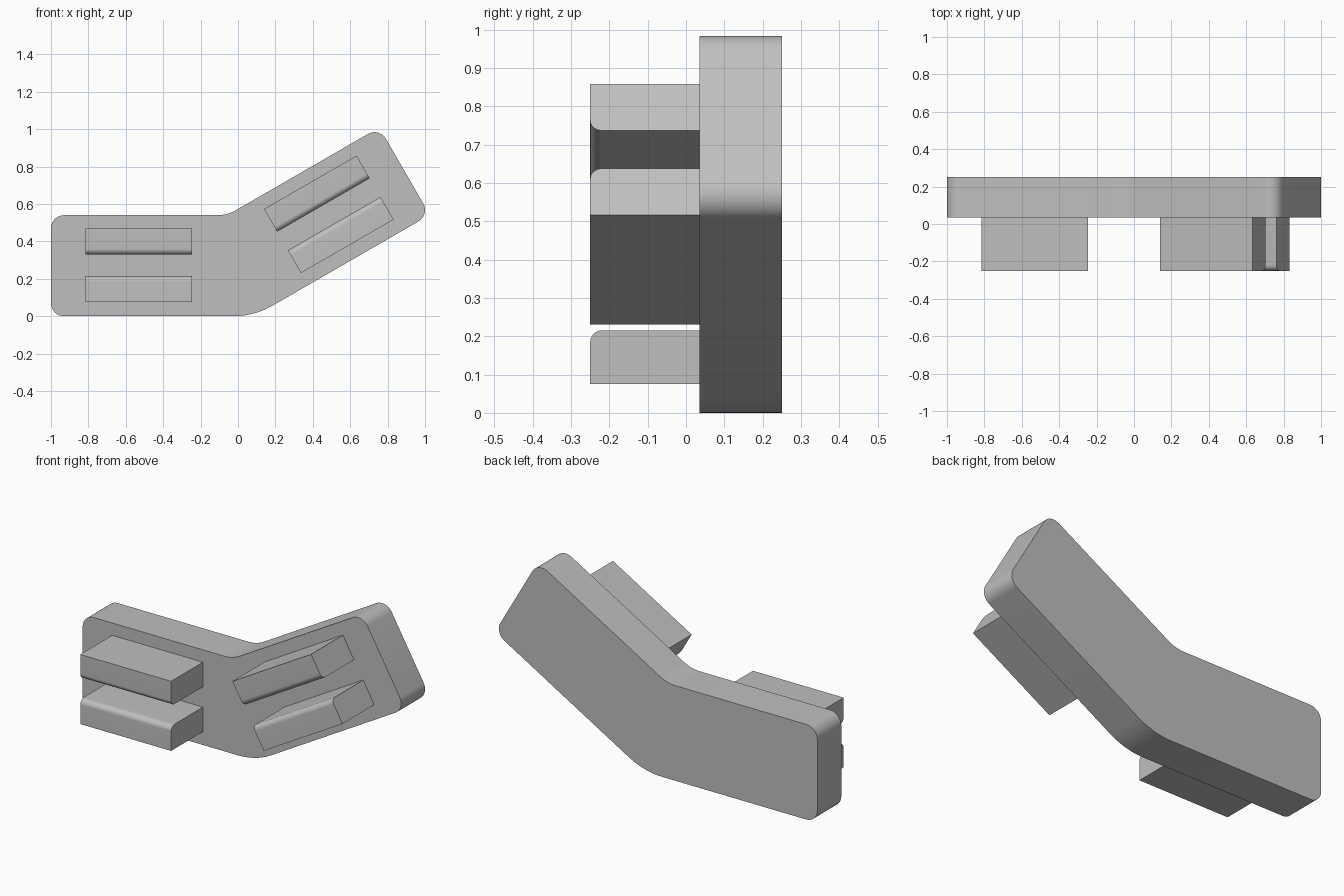
import bpy, bmesh
from math import radians, tan
from mathutils import Vector, Matrix

cube = bpy.data.objects.get("Cube")
if cube:
    bpy.data.objects.remove(cube)

grey = bpy.data.materials.new("plain_grey")
grey.use_nodes = True
colour = (0.52, 0.52, 0.52, 1)
grey.diffuse_color = colour
grey.node_tree.nodes["Principled BSDF"].inputs["Base Color"].default_value = colour


def rounded(corners, steps=10):
    """Outline from (x, y, radius) corners, each replaced by a tangent arc."""
    points = []
    for i, (x, y, radius) in enumerate(corners):
        p = Vector((x, y))
        if not radius:
            points.append(p)
            continue
        a = (Vector(corners[i - 1][:2]) - p).normalized()
        b = (Vector(corners[(i + 1) % len(corners)][:2]) - p).normalized()
        half = a.angle(b) / 2
        start = p + a * radius / tan(half)
        centre = p + (a + b).normalized() * radius / abs(Vector((a.x, a.y, 0)).cross(
            (a + b).normalized().to_3d()).z)
        turn = (start - centre).angle_signed(p + b * radius / tan(half) - centre)
        for s in range(steps + 1):
            # angle_signed is clockwise, rotation is counter-clockwise
            points.append(centre + Matrix.Rotation(-turn * s / steps, 2) @ (start - centre))
    return points


def prism(name, outline, place, depth, matrix=Matrix()):
    """Extrude an outline; place(a, b, d) maps it into model space."""
    bm = bmesh.new()
    near = [bm.verts.new(place(p.x, p.y, depth[0])) for p in outline]
    far = [bm.verts.new(place(p.x, p.y, depth[1])) for p in outline]
    bm.faces.new(near)
    bm.faces.new(far)
    for i in range(len(outline)):
        bm.faces.new((near[i - 1], near[i], far[i], far[i - 1]))
    bmesh.ops.transform(bm, matrix=matrix, verts=bm.verts)
    bmesh.ops.recalc_face_normals(bm, faces=bm.faces)
    mesh = bpy.data.meshes.new(name)
    bm.to_mesh(mesh)
    bm.free()
    mesh.materials.append(grey)
    obj = bpy.data.objects.new(name, mesh)
    bpy.context.collection.objects.link(obj)
    bpy.ops.object.select_all(action="DESELECT")
    obj.select_set(True)
    bpy.context.view_layer.objects.active = obj
    bpy.ops.object.shade_smooth_by_angle(angle=radians(30))


WIDTH, ARM, FRONT, BACK = 0.54, 0.94, 0.035, 0.25
BEND = Vector((0.087, 0, 0))
tilt = Matrix.Translation(BEND) @ Matrix.Rotation(radians(-30), 4, "Y")
arm_low = tilt @ Vector((ARM * 1.153, 0, 0))
arm_high = tilt @ Vector((ARM * 1.153, 0, WIDTH))

# Bent back plate with rounded corners and a soft elbow
plate = rounded([
    (-1, 0, 0.07),
    (BEND.x, 0, 0.42),
    (arm_low.x, arm_low.z, 0.07),
    (arm_high.x, arm_high.z, 0.07),
    (BEND.x - WIDTH * tan(radians(15)), WIDTH, 0.2),
    (-1, WIDTH, 0.07),
])
prism("bent_plate", plate, lambda a, b, d: (a, d, b), (FRONT, BACK))

# Paired bars on each arm, rounded on the front edges facing each other
for side, span, matrix in (("right", (-0.815, -0.245), Matrix()),
                           ("left", (0.332, 0.903), tilt)):
    for level, outer, inner in (("lower", 0.075, 0.215), ("upper", 0.47, 0.33)):
        section = rounded([(FRONT, outer, 0), (-BACK, outer, 0),
                           (-BACK, inner, 0.03), (FRONT, inner, 0)])
        prism(f"{side}_{level}_bar", section, lambda a, b, d: (d, a, b), span, matrix)
